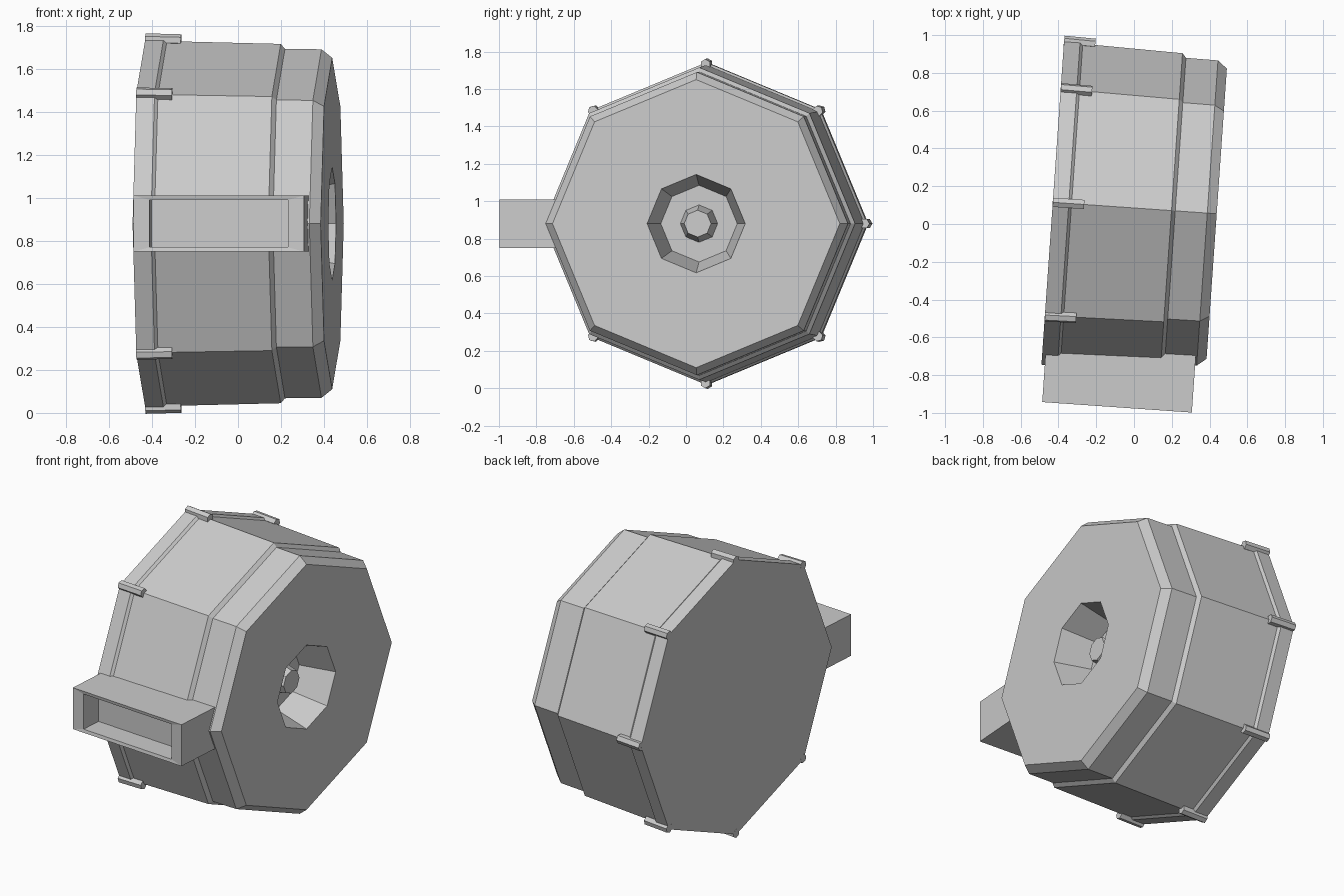
import bpy, bmesh, math
from mathutils import Matrix

if "Cube" in bpy.data.objects:
    bpy.data.objects.remove(bpy.data.objects["Cube"])

# Local frame: drum axis along x, starting at the back disc; turned slightly about z
FRAME = Matrix.Translation((-0.43, 0.115, 0.88)) @ Matrix.Rotation(math.radians(-4), 4, 'Z')


def add_object(name, bm):
    bmesh.ops.recalc_face_normals(bm, faces=bm.faces[:])
    mesh = bpy.data.meshes.new(name)
    bm.to_mesh(mesh)
    bm.free()
    obj = bpy.data.objects.new(name, mesh)
    obj.matrix_world = FRAME
    bpy.context.collection.objects.link(obj)
    return obj


def lathe(name, profile, sides=8):
    """Closed faceted solid from (axial, radius) points, capped at both ends."""
    bm = bmesh.new()
    rings = []
    for u, r in profile:
        rings.append([bm.verts.new((u, r * math.cos(2 * math.pi * k / sides),
                                    r * math.sin(2 * math.pi * k / sides)))
                      for k in range(sides)])
    for a, b in zip(rings, rings[1:]):
        for k in range(sides):
            n = (k + 1) % sides
            bm.faces.new((a[k], a[n], b[n], b[k]))
    bm.faces.new(rings[0])
    bm.faces.new(rings[-1])
    return add_object(name, bm)


# Drum: back rim, tapered body, stepped front collar, conical recess and central boss
lathe("drum_body", [
    (0.0, 0.862), (0.085, 0.862), (0.10, 0.848),
    (0.63, 0.835), (0.65, 0.812), (0.82, 0.81), (0.87, 0.77),
    (0.87, 0.263), (0.65, 0.205), (0.65, 0.10), (0.76, 0.072)])

# Clips on the rim corners (the front corner is taken by the chute)
bm = bmesh.new()
for k in range(8):
    if k == 4:
        continue
    turn = Matrix.Rotation(k * math.pi / 4, 4, 'X')
    place = (turn @ Matrix.Translation((0.083, 0.854, 0))
             @ Matrix.Rotation(math.radians(-1.5), 4, 'Z')
             @ Matrix.Rotation(math.pi / 2, 4, 'Y'))
    bmesh.ops.create_cone(bm, cap_ends=True, segments=6, radius1=0.028,
                          radius2=0.028, depth=0.166, matrix=place)
add_object("rim_clips", bm)

# Rectangular chute with a framed, recessed mouth
bm = bmesh.new()


def rect(u0, u1, v, h):
    return [bm.verts.new(p) for p in
            ((u0, v, -h), (u1, v, -h), (u1, v, h), (u0, v, h))]


loops = [rect(0.018, 0.812, -0.70, 0.13), rect(0.018, 0.812, -1.059, 0.13),
         rect(0.093, 0.737, -1.055, 0.11), rect(0.093, 0.737, -0.92, 0.11)]
for a, b in zip(loops, loops[1:]):
    for k in range(4):
        n = (k + 1) % 4
        bm.faces.new((a[k], a[n], b[n], b[k]))
bm.faces.new(loops[0])
bm.faces.new(loops[-1])
add_object("front_chute", bm)
